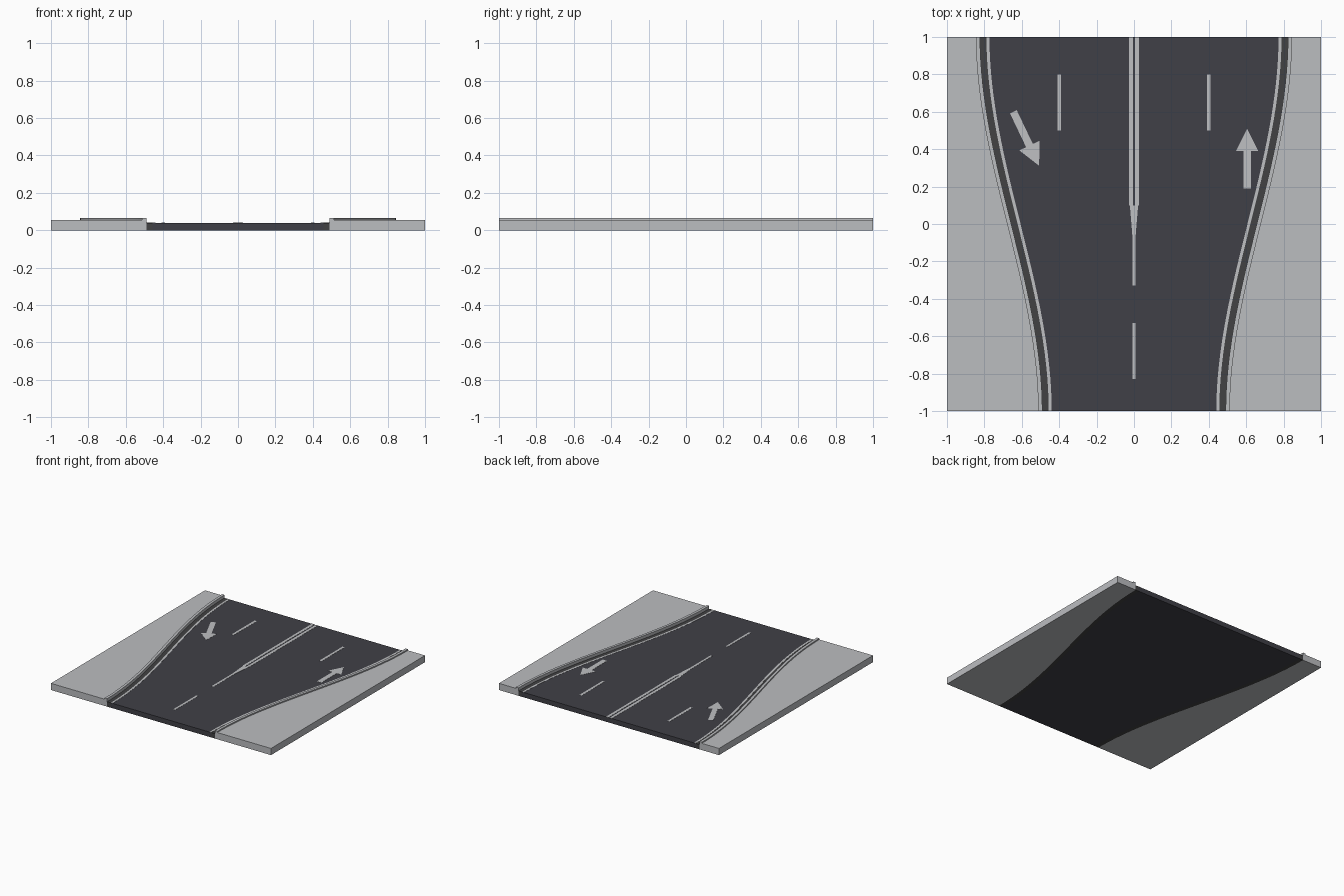
import bpy, bmesh, math

if "Cube" in bpy.data.objects:
    bpy.data.objects.remove(bpy.data.objects["Cube"])

SEG = 32
ROAD_Z, WALK_Z, CURB_Z, PAINT_Z = 0.04, 0.055, 0.065, 0.0412


def material(name, rgb):
    m = bpy.data.materials.new(name)
    m.diffuse_color = (*rgb, 1)
    m.use_nodes = True
    m.node_tree.nodes["Principled BSDF"].inputs["Base Color"].default_value = m.diffuse_color
    return m


ASPHALT = material("asphalt", (0.051, 0.051, 0.063))
GUTTER = material("gutter_grey", (0.054, 0.054, 0.056))
CONCRETE = material("pale_concrete", (0.50, 0.51, 0.53))
PAINT = material("road_paint", (0.52, 0.53, 0.54))


def finish(name, bm, mat):
    bmesh.ops.recalc_face_normals(bm, faces=bm.faces)
    me = bpy.data.meshes.new(name)
    bm.to_mesh(me)
    bm.free()
    me.materials.append(mat)
    ob = bpy.data.objects.new(name, me)
    bpy.context.collection.objects.link(ob)
    return ob


def edge(offset):
    """Flared road edge: x as a smooth S-curve of y, shifted by offset."""
    def f(y):
        t = (y + 1) / 2
        return 0.49 + offset + 0.333 * t * t * (3 - 2 * t)
    return f


def strip(name, left, right, z0, z1, mat):
    """Solid lofted along y between two x(y) boundaries."""
    bm = bmesh.new()
    rings = []
    for i in range(SEG + 1):
        y = -1 + 2 * i / SEG
        a, b = left(y), right(y)
        rings.append([bm.verts.new(p) for p in
                      ((a, y, z0), (b, y, z0), (b, y, z1), (a, y, z1))])
    for r, s in zip(rings, rings[1:]):
        for k in range(4):
            n = (k + 1) % 4
            bm.faces.new((r[k], r[n], s[n], s[k]))
    bm.faces.new(rings[0])
    bm.faces.new(rings[-1])
    return finish(name, bm, mat)


def plate(name, points):
    """Thin painted marking from a flat outline."""
    bm = bmesh.new()
    face = bm.faces.new([bm.verts.new((x, y, ROAD_Z - 0.001)) for x, y in points])
    ext = bmesh.ops.extrude_face_region(bm, geom=[face])
    for v in ext["geom"]:
        if isinstance(v, bmesh.types.BMVert):
            v.co.z = PAINT_Z
    return finish(name, bm, PAINT)


def bar(name, x, half, y0, y1):
    return plate(name, [(x - half, y0), (x + half, y0), (x + half, y1), (x - half, y1)])


def arrow(name, x, y, angle):
    """Direction arrow with its tail at x, y, pointing +y before rotation."""
    shape = [(-.02, 0), (.02, 0), (.02, .2), (.06, .2), (0, .32), (-.06, .2), (-.02, .2)]
    c, s = math.cos(angle), math.sin(angle)
    return plate(name, [(x + c * u - s * v, y + s * u + c * v) for u, v in shape])


# road slab between the two gutters
gut = edge(-0.034)
strip("road_surface", lambda y: -gut(y), gut, 0, ROAD_Z, ASPHALT)

# gutters, curbs, sidewalks and edge lines on both sides
for side, s in (("left", -1), ("right", 1)):
    for part, a, b, z0, z1, mat in (
            ("gutter", gut, edge(0), 0, ROAD_Z, GUTTER),
            ("curb", edge(0), edge(0.022), 0, CURB_Z, CONCRETE),
            ("sidewalk", edge(0.022), lambda y: 1.0, 0, WALK_Z, CONCRETE),
            ("edge_line", edge(-0.05), gut, ROAD_Z - 0.001, PAINT_Z, PAINT)):
        strip(f"{side}_{part}", lambda y: s * a(y), lambda y: s * b(y), z0, z1, mat)

    # lane dash and one half of the double centre line
    bar(f"{side}_lane_dash", s * 0.4, 0.01, 0.5, 0.8)
    bar(f"{side}_centre_line", s * 0.0165, 0.0105, 0.1, 1)

# centre line narrowing into single dashes
plate("centre_taper", [(-.009, -.33), (.009, -.33), (.009, -.06), (.022, .1),
                       (-.022, .1), (-.009, -.06)])
bar("centre_dash", 0, 0.009, -0.83, -0.53)

# direction arrows
arrow("right_arrow", 0.605, 0.19, 0)
arrow("left_arrow", -0.645, 0.6, math.radians(205.5))
